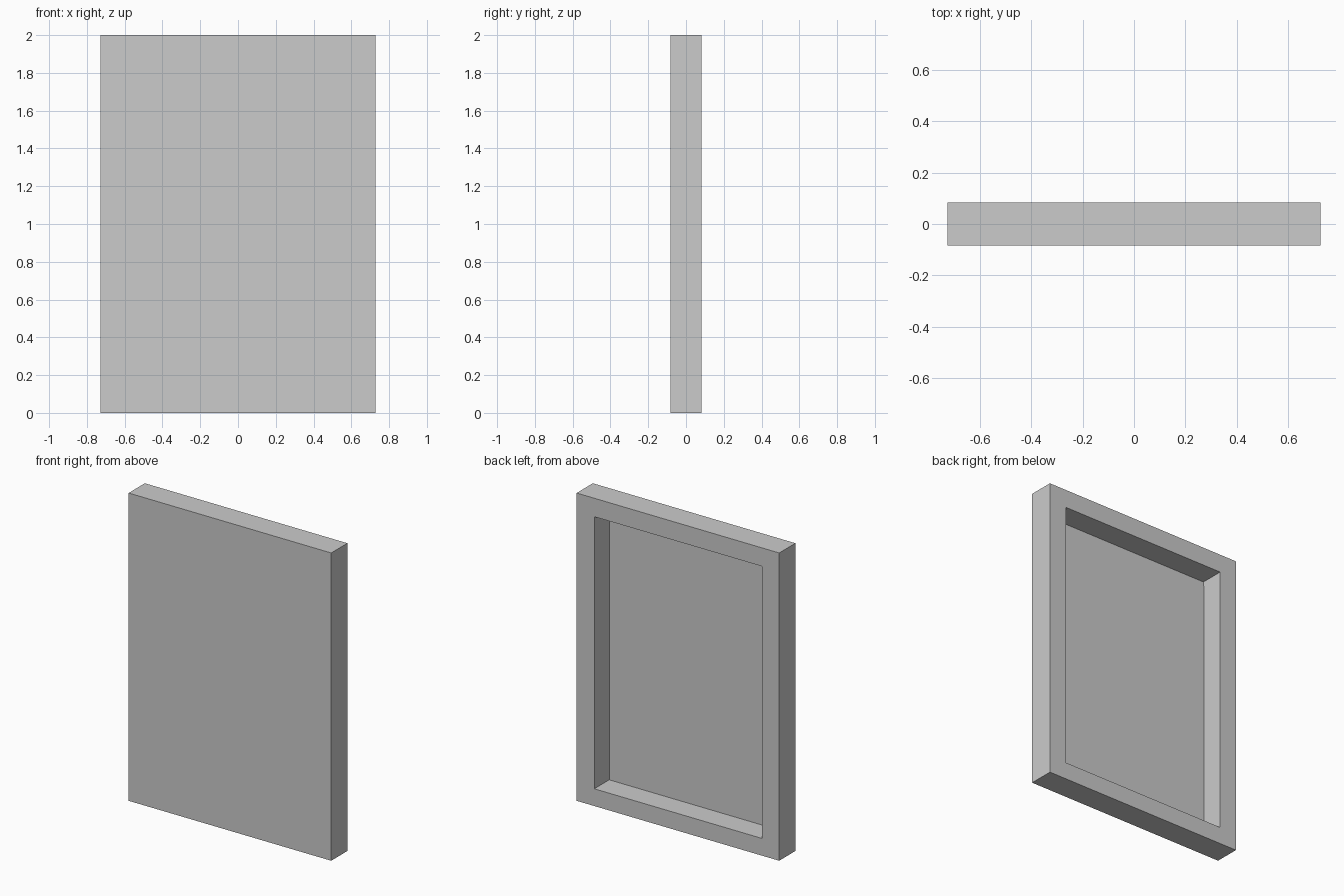
import bpy

if "Cube" in bpy.data.objects:
    bpy.data.objects.remove(bpy.data.objects["Cube"])

W, D, H = 0.728, 0.083, 2.0               # half width, half depth, height
X0, X1, Z0, Z1 = -0.605, 0.601, 0.112, 1.88   # recess opening
FLOOR = -0.073                            # y of the recess floor


def extrude_y(name, rings, y0, y1):
    """Closed solid from a rectangle (x0, x1, z0, z1), optionally with a hole."""
    verts, faces = [], []
    for y in (y0, y1):
        for x0, x1, z0, z1 in rings:
            verts += [(x0, y, z0), (x1, y, z0), (x1, y, z1), (x0, y, z1)]
    n = 4 * len(rings)
    for i in range(4):
        j = (i + 1) % 4
        faces.append((i, j, j + n, i + n))
        if len(rings) == 2:
            faces.append((j + 4, i + 4, i + 4 + n, j + 4 + n))
            faces.append((j, i, i + 4, j + 4))
            faces.append((i + n, j + n, j + 4 + n, i + 4 + n))
    if len(rings) == 1:
        faces += [(3, 2, 1, 0)[::-1], (7, 6, 5, 4)]
    mesh = bpy.data.meshes.new(name)
    mesh.from_pydata(verts, [], faces)
    mesh.update()
    obj = bpy.data.objects.new(name, mesh)
    bpy.context.collection.objects.link(obj)
    return obj


# Deep rectangular frame, open towards the back
extrude_y("frame", [(-W, W, 0, H), (X0, X1, Z0, Z1)], FLOOR, D)
# Thin sheet closing the front
extrude_y("front_sheet", [(-W, W, 0, H)], -D, FLOOR)
# Thin backing laid in the recess, stopping just short of the top
extrude_y("backing_panel", [(X0, X1 - 0.005, Z0, Z1 - 0.028)], FLOOR, FLOOR + 0.003)
